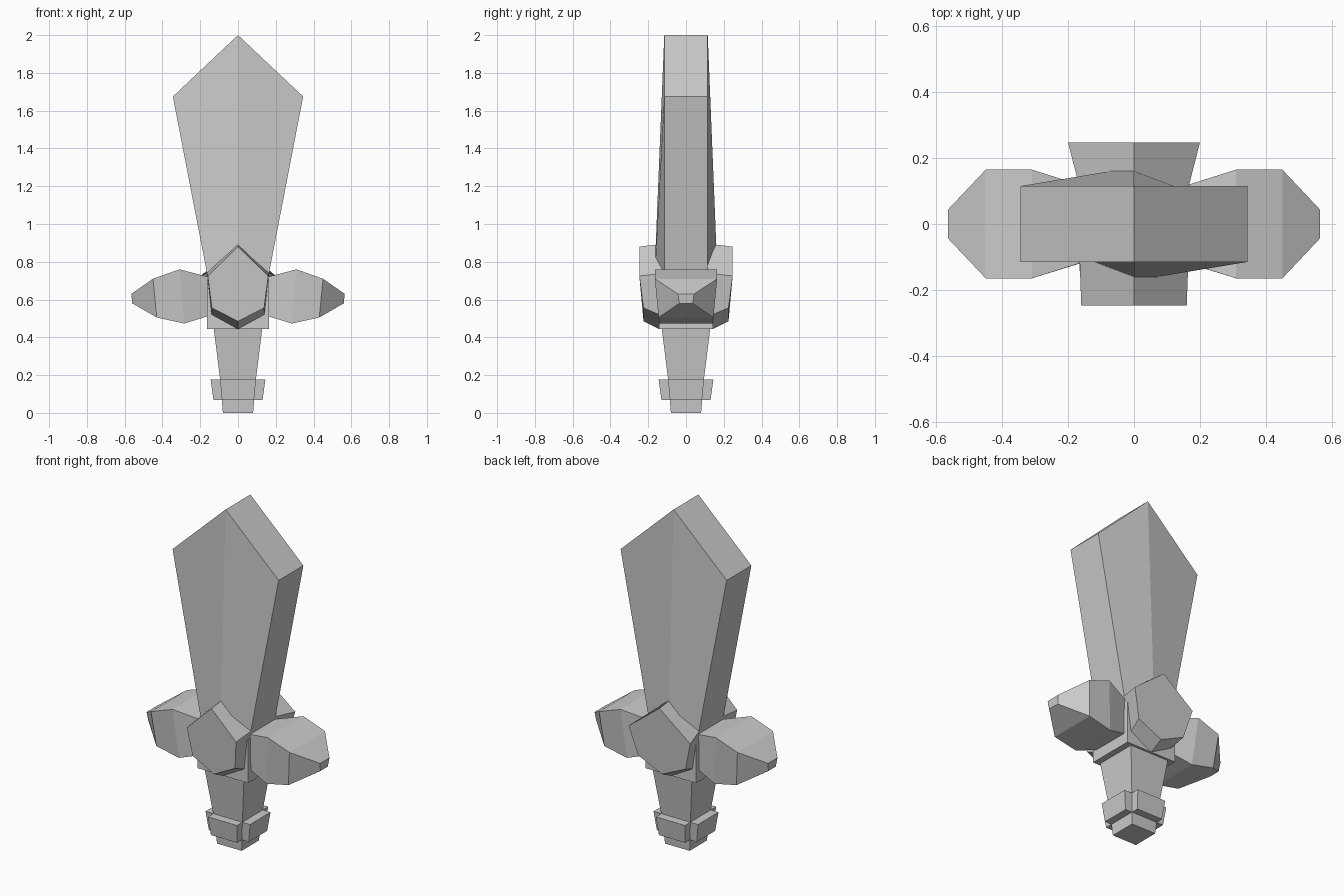
import bpy, bmesh

cube = bpy.data.objects.get("Cube")
if cube:
    bpy.data.objects.remove(cube, do_unlink=True)

# One plain grey for the whole model
grey = bpy.data.materials.new("plain grey")
grey.use_nodes = True
colour = (0.6, 0.6, 0.6, 1)
grey.diffuse_color = colour
grey.node_tree.nodes["Principled BSDF"].inputs["Base Color"].default_value = colour


def loft(name, rings):
    """Solid skinned through matching rings of points, capped at both ends."""
    bm = bmesh.new()
    rows = [[bm.verts.new(p) for p in ring] for ring in rings]
    n = len(rows[0])
    for a, b in zip(rows, rows[1:]):
        for i in range(n):
            j = (i + 1) % n
            bm.faces.new((a[i], a[j], b[j], b[i]))
    bm.faces.new(rows[0])
    bm.faces.new(rows[-1])
    bmesh.ops.recalc_face_normals(bm, faces=bm.faces)
    mesh = bpy.data.meshes.new(name)
    bm.to_mesh(mesh)
    bm.free()
    mesh.materials.append(grey)
    obj = bpy.data.objects.new(name, mesh)
    bpy.context.collection.objects.link(obj)
    return obj


def rect(hx, hy, z):
    return [(-hx, -hy, z), (hx, -hy, z), (hx, hy, z), (-hx, hy, z)]


# Blade: pentagon outline, with a centre ridge that swells toward the guard
def blade_side(s):
    return [(0, s * 0.115, 2), (0.345, s * 0.115, 1.675), (0.137, s * 0.115, 0.6),
            (0, s * 0.172, 0.6), (-0.137, s * 0.115, 0.6), (-0.345, s * 0.115, 1.675)]


blade = loft("blade", [blade_side(-1), blade_side(1)])
# Split both broad faces along the ridge
bm = bmesh.new()
bm.from_mesh(blade.data)
for s in (-1, 1):
    ridge = [v for v in bm.verts if abs(v.co.x) < 0.01 and v.co.y * s > 0]
    bmesh.ops.connect_verts(bm, verts=ridge)
bm.to_mesh(blade.data)
bm.free()

# Guard block and tapering grip
loft("guard_block", [rect(0.165, 0.142, 0.445), rect(0.165, 0.142, 0.7)])
loft("grip", [rect(0.08, 0.08, 0), rect(0.095, 0.095, 0.18), rect(0.13, 0.13, 0.46)])

# Pommel: two crossing bars that leave notched corners
loft("pommel_bar_across", [rect(0.13, 0.085, 0.068), rect(0.145, 0.095, 0.178)])
loft("pommel_bar_deep", [rect(0.085, 0.13, 0.068), rect(0.095, 0.145, 0.178)])


# Guard wings: sections of (x top, x bottom, z top, z bottom, y top, y bottom)
wing = [(0.12, 0.10, 0.71, 0.53, 0.105, 0.10),
        (0.31, 0.285, 0.76, 0.473, 0.165, 0.142),
        (0.45, 0.43, 0.71, 0.505, 0.165, 0.145),
        (0.565, 0.56, 0.63, 0.58, 0.043, 0.035)]
for side, s in (("left", 1), ("right", -1)):
    loft(side + "_wing", [[(s * xt, -yt, zt), (s * xt, yt, zt), (s * xb, yb, zb), (s * xb, -yb, zb)]
                          for xt, xb, zt, zb, yt, yb in wing])


# Shield-shaped bosses on the front and back of the guard
def boss_ring(s, w, low_w, top, shoulder, hip, tip, y_top, y_low):
    right = [(w, s * y_top, shoulder), (low_w, s * y_low, hip)]
    left = [(-x, y, z) for x, y, z in reversed(right)]
    return [(0, s * y_top, top)] + right + [(0, s * y_low, tip)] + left


for side, s, w, low_w in (("front", -1, 0.16, 0.138), ("back", 1, 0.2, 0.155)):
    loft(side + "_boss", [boss_ring(s, 0.165, 0.14, 0.897, 0.74, 0.52, 0.443, 0.11, 0.14),
                          boss_ring(s, w, low_w, 0.88, 0.725, 0.556, 0.485, 0.247, 0.225)])
